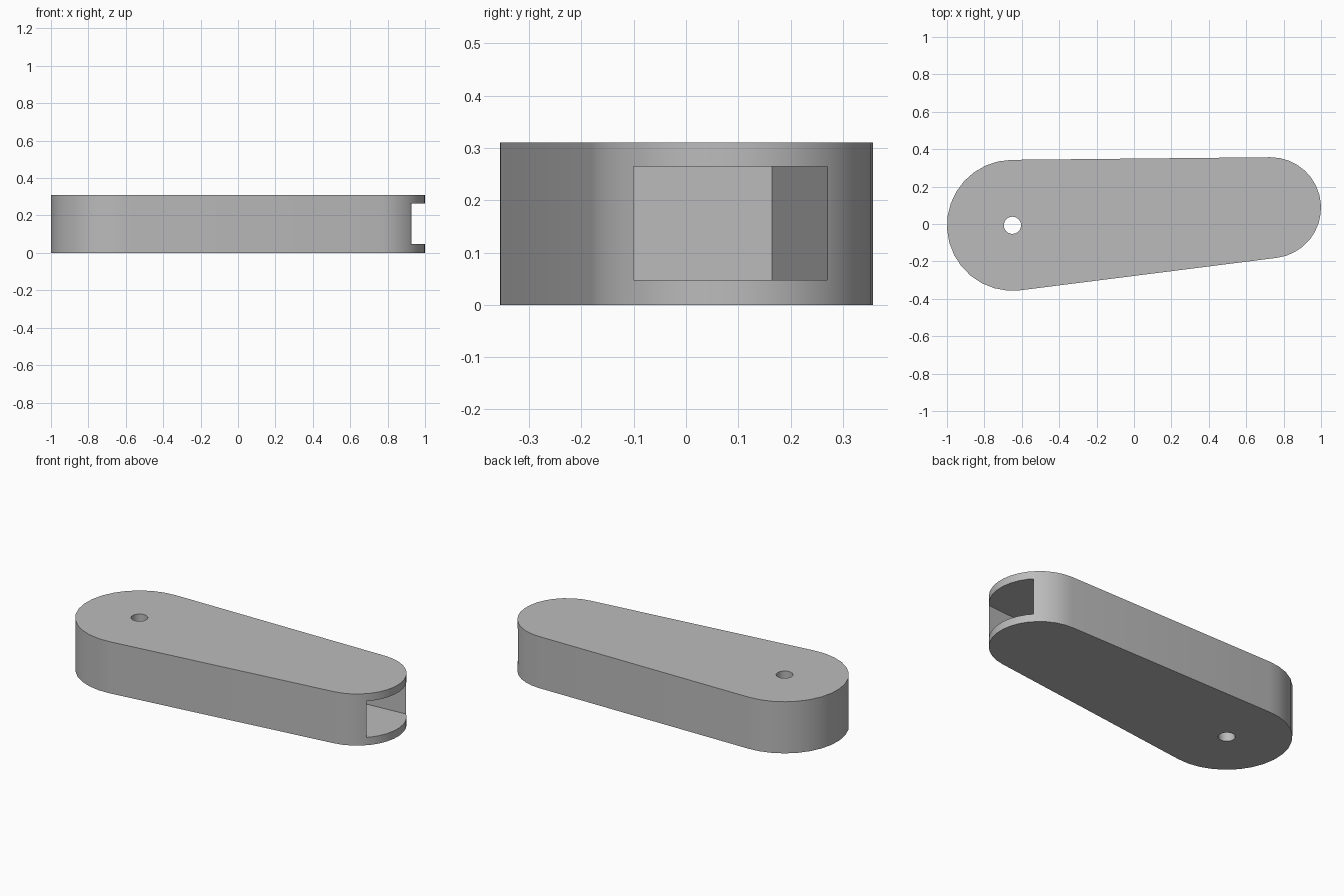
import bpy
import bmesh
from math import pi, sin, cos, asin, atan2, hypot
from mathutils import Vector

if "Cube" in bpy.data.objects:
    bpy.data.objects.remove(bpy.data.objects["Cube"], do_unlink=True)

HEIGHT = 0.31
BIG, BIG_R = Vector((-0.65, -0.007)), 0.35
SMALL, SMALL_R = Vector((0.73, 0.087)), 0.27

grey = bpy.data.materials.new("plain_grey")
grey.use_nodes = True
colour = (0.5, 0.5, 0.5, 1)
grey.diffuse_color = colour
grey.node_tree.nodes["Principled BSDF"].inputs["Base Color"].default_value = colour


def arc(centre, radius, start, end, steps):
    angles = [start + (end - start) * i / steps for i in range(steps + 1)]
    return [centre + radius * Vector((cos(a), sin(a))) for a in angles]


def prism(name, outline, z0, z1):
    """Extrude a flat outline between two heights."""
    bm = bmesh.new()
    face = bm.faces.new([bm.verts.new((p.x, p.y, z0)) for p in outline])
    top = bmesh.ops.extrude_face_region(bm, geom=[face])["geom"]
    verts = [v for v in top if isinstance(v, bmesh.types.BMVert)]
    bmesh.ops.translate(bm, verts=verts, vec=(0, 0, z1 - z0))
    bmesh.ops.recalc_face_normals(bm, faces=bm.faces)
    mesh = bpy.data.meshes.new(name)
    bm.to_mesh(mesh)
    bm.free()
    mesh.materials.append(grey)
    obj = bpy.data.objects.new(name, mesh)
    bpy.context.collection.objects.link(obj)
    return obj


# Tapered arm: two round ends joined by their common tangents
axis = SMALL - BIG
tilt = atan2(axis.y, axis.x)
spread = pi / 2 - asin((BIG_R - SMALL_R) / hypot(axis.x, axis.y))
outline = arc(SMALL, SMALL_R, tilt - spread, tilt + spread, 16)
outline += arc(BIG, BIG_R, tilt + spread, tilt + 2 * pi - spread, 16)
arm = prism("tapered_arm", outline, 0, HEIGHT)

# Round pivot hole through the wide end
hole = prism("pivot_hole_cutter", arc(BIG, 0.046, 0, 2 * pi, 24)[:-1], -0.1, HEIGHT + 0.1)

# Deep slot running in from the narrow end
slope = 0.075
back_x, mouth_x, edge_x = -0.48, 1.2, 0.925
corners = [(back_x, -0.1), (mouth_x, -0.1), (mouth_x, 0.27), (back_x, 0.27)]
slot_outline = [Vector((x, y + (x - edge_x) * slope)) for x, y in corners]
slot = prism("slot_cutter", slot_outline, 0.047, 0.264)

for cutter in (hole, slot):
    cutter.hide_render = True
    mod = arm.modifiers.new(cutter.name, "BOOLEAN")
    mod.operation = "DIFFERENCE"
    mod.solver = "EXACT"
    mod.object = cutter

# Bake the cuts and drop the cutters
bpy.context.view_layer.update()
evaluated = arm.evaluated_get(bpy.context.evaluated_depsgraph_get())
cut_mesh = bpy.data.meshes.new_from_object(evaluated)
arm.modifiers.clear()
arm.data = cut_mesh
for cutter in (hole, slot):
    bpy.data.objects.remove(cutter, do_unlink=True)

# Smooth rounded ends with crisp rims
bpy.ops.object.select_all(action="DESELECT")
arm.select_set(True)
bpy.context.view_layer.objects.active = arm
bpy.ops.object.shade_smooth_by_angle(angle=pi / 6)
